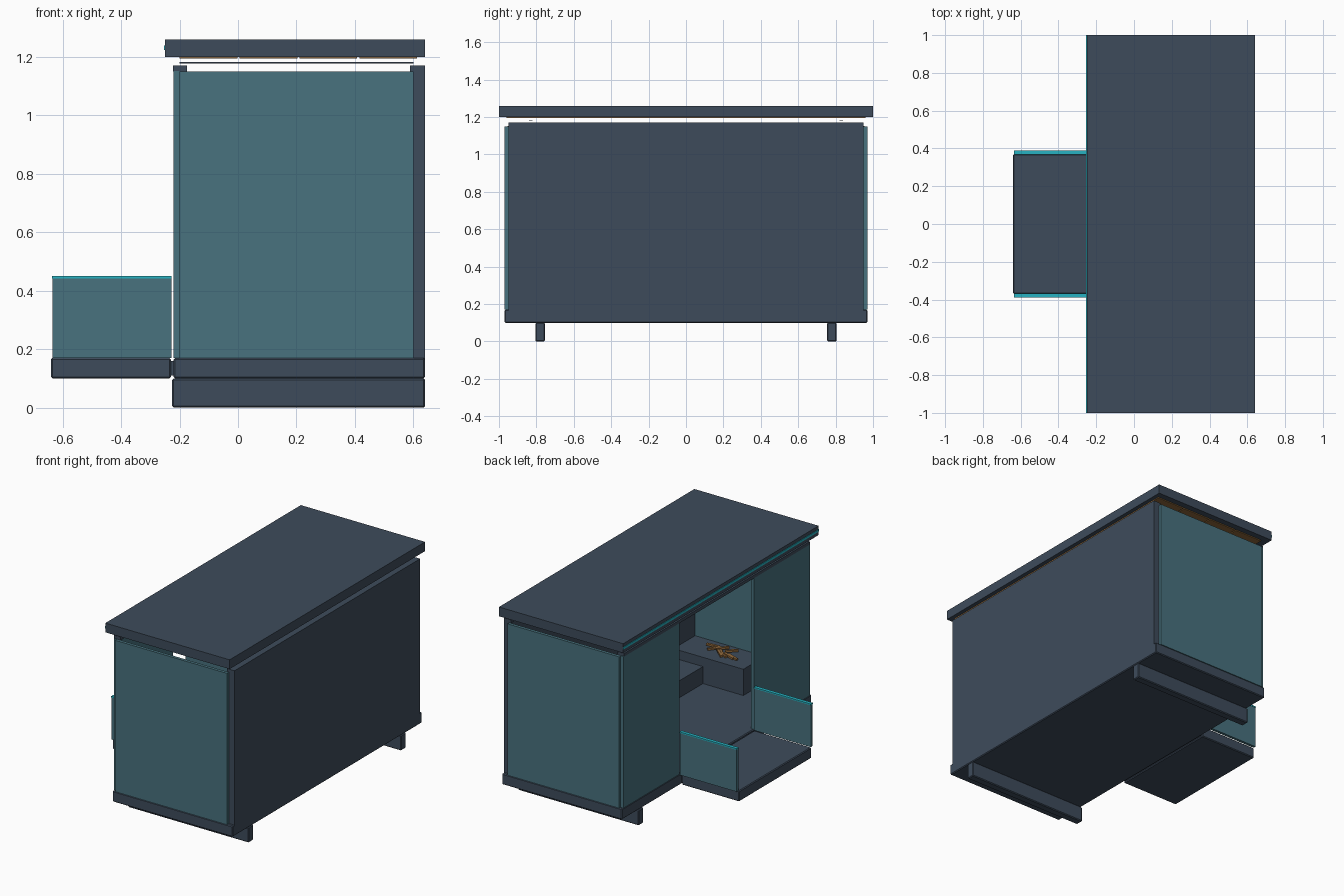
import bpy, math, random
from mathutils import Matrix

random.seed(4)


def mat(name, r, g, b):
    m = bpy.data.materials.new(name)
    m.diffuse_color = (r, g, b, 1)
    return m


SLATE = mat("slate_grey", 0.048, 0.071, 0.105)
GLASS = mat("teal_glass", 0.065, 0.168, 0.209)
CYAN = mat("cyan_trim", 0.02, 0.45, 0.54)
WOOD = mat("brown_wood", 0.27, 0.135, 0.042)


def box(name, x0, x1, y0, y1, z0, z1, m, bevel=0.0):
    """Axis-aligned box given by its limits."""
    bpy.ops.mesh.primitive_cube_add(size=1)
    o = bpy.context.object
    o.name = name
    o.data.transform(Matrix.Diagonal((x1 - x0, abs(y1 - y0), z1 - z0, 1)))
    o.location = ((x0 + x1) / 2, (y0 + y1) / 2, (z0 + z1) / 2)
    o.data.materials.append(m)
    if bevel:
        b = o.modifiers.new("edge", 'BEVEL')
        b.width = bevel
        b.segments = 1
    return o


# Floor slab, entrance platform and the joint between them
box("floor_slab", -0.22, 0.64, -0.97, 0.97, 0.10, 0.17, SLATE, 0.005)
box("entrance_platform", -0.64, -0.23, -0.37, 0.37, 0.10, 0.17, SLATE, 0.005)
box("platform_joint", -0.235, -0.215, -0.36, 0.36, 0.11, 0.16, SLATE)

# Back wall and roof
box("back_wall", 0.60, 0.64, -0.95, 0.95, 0.165, 1.17, SLATE)
box("roof", -0.25, 0.64, -1.0, 1.0, 1.20, 1.26, SLATE)
box("roof_light_strip", -0.254, -0.25, -1.0, 1.0, 1.224, 1.238, CYAN)

# Top rails along both long sides
box("front_top_rail", -0.222, -0.175, -0.95, 0.95, 1.15, 1.17, SLATE)
box("back_top_rail", 0.588, 0.602, -0.95, 0.95, 1.15, 1.17, SLATE)

# Wooden ceiling slats under the roof
for i in range(4):
    x = -0.2 + i * 0.205
    box("ceiling_slat", x, x + 0.198, -0.96, 0.96, 1.194, 1.2, WOOD)

# Bench along the back wall
box("back_bench", 0.39, 0.60, -0.73, 0.73, 0.17, 0.28, SLATE)

# Parts repeated at both ends
for s in (-1, 1):
    box("skid", -0.225, 0.64, s * 0.755, s * 0.805, 0.0, 0.10, SLATE, 0.005)
    box("end_glass", -0.20, 0.60, s * 0.95, s * 0.97, 0.17, 1.15, GLASS)
    box("front_glass", -0.22, -0.20, s * 0.38, s * 0.955, 0.17, 1.152, GLASS)
    box("platform_glass", -0.635, -0.228, s * 0.37, s * 0.388, 0.17, 0.442, GLASS)
    box("platform_glass_cap", -0.636, -0.227, s * 0.368, s * 0.39, 0.442, 0.45, CYAN)
    box("ceiling_rod", -0.20, 0.60, s * 0.82, s * 0.84, 1.178, 1.182, SLATE)
    box("end_bench", 0.10, 0.60, s * 0.73, s * 0.95, 0.17, 0.34, SLATE)
    # Loose twigs lying on the end bench
    for i in range(9):
        o = box("twig", -0.04, 0.04, -0.008, 0.008, -0.006, 0.006, WOOD)
        o.location = (0.24 + 0.022 * i, s * (0.84 + random.uniform(-0.04, 0.04)),
                      0.348 + 0.004 * (i % 3))
        o.rotation_euler = (0, random.uniform(-0.1, 0.1), random.uniform(-1.2, 1.2))
